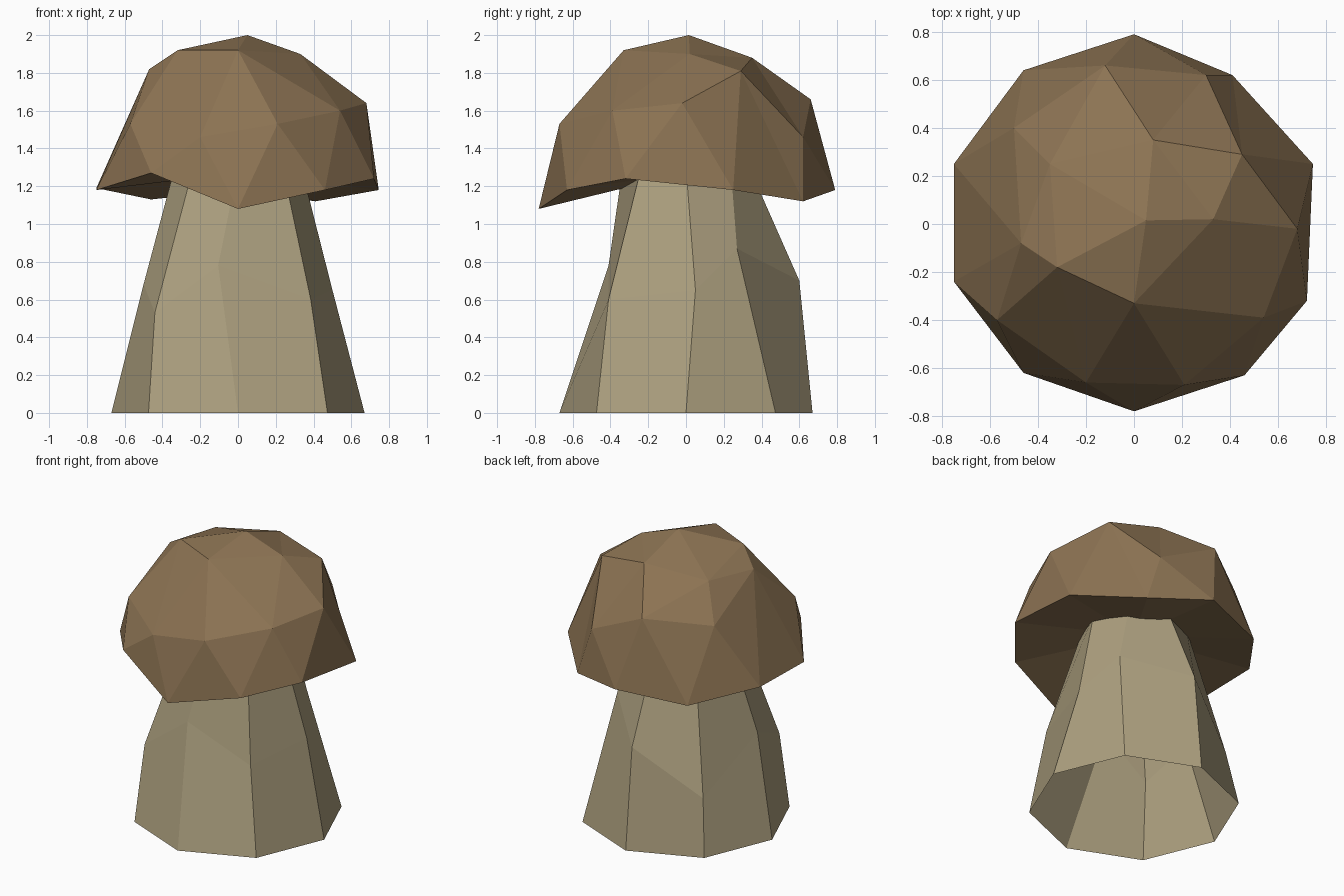
import bpy, bmesh, math
from mathutils import Vector

default_cube = bpy.data.objects.get("Cube")
if default_cube:
    bpy.data.objects.remove(default_cube, do_unlink=True)


def make_material(name, color):
    material = bpy.data.materials.new(name)
    material.use_nodes = True
    material.diffuse_color = (*color, 1)
    material.node_tree.nodes["Principled BSDF"].inputs["Base Color"].default_value = (*color, 1)
    return material


def finish_object(bm, name, material):
    """Turn the bmesh into a flat-shaded object with one material."""
    mesh = bpy.data.meshes.new(name)
    bm.to_mesh(mesh)
    bm.free()
    mesh.materials.append(material)
    part = bpy.data.objects.new(name, mesh)
    bpy.context.collection.objects.link(part)
    return part


def turn_angle(co):
    """Angle around the z axis, starting just before +x."""
    return (math.atan2(co.y, co.x) + 0.1) % math.tau


cap_brown = make_material("cap brown", (0.262, 0.171, 0.086))
stem_beige = make_material("stem beige", (0.410, 0.345, 0.209))

# Stem: open eight-sided tube with a hand-shaped uneven waist
SIDES = 8
waist = [(.50, .05, .65), (.345, .27, .87), (0, .6, .7), (-.42, .41, .38),
         (-.5, -.08, .68), (-.44, -.41, .53), (-.105, -.41, .78), (.385, -.41, .6)]


def stem_ring(bm, radius, height):
    angles = [math.tau * i / SIDES for i in range(SIDES)]
    return [bm.verts.new((radius * math.cos(a), radius * math.sin(a), height)) for a in angles]


bm = bmesh.new()
rings = [stem_ring(bm, .67, 0), [bm.verts.new(p) for p in waist], stem_ring(bm, .335, 1.3)]
for lower, upper in zip(rings, rings[1:]):
    for i in range(SIDES):
        j = (i + 1) % SIDES
        bm.faces.new((lower[i], lower[j], upper[j], upper[i]))
finish_object(bm, "stem", stem_beige)

# Cap: upper half of an icosphere, each ring pulled into an irregular shape
cap_rings = [
    [(.05, .015, 2)],
    [(.33, .02, 1.9), (.08, .35, 1.88), (-.35, .25, 1.83), (-.32, -.18, 1.92), (0, -.33, 1.92)],
    [(.68, -.02, 1.64), (.45, .29, 1.81), (.3, .62, 1.46), (-.12, .66, 1.66), (-.5, .4, 1.61),
     (-.47, -.08, 1.82), (-.57, -.4, 1.53), (-.2, -.66, 1.46), (.21, -.67, 1.53), (.54, -.39, 1.6)],
    [(.745, .25, 1.18), (.41, .62, 1.12), (0, .79, 1.18), (-.46, .64, 1.13), (-.75, .25, 1.19),
     (-.75, -.24, 1.18), (-.46, -.62, 1.27), (0, -.78, 1.08), (.46, -.63, 1.18), (.72, -.32, 1.24)],
]
bm = bmesh.new()
bmesh.ops.create_icosphere(bm, subdivisions=2, radius=1)
bmesh.ops.delete(bm, geom=[v for v in bm.verts if v.co.z < -0.1], context="VERTS")
remaining = sorted(bm.verts, key=lambda v: -v.co.z)
for ring in cap_rings:
    members = sorted(remaining[:len(ring)], key=lambda v: turn_angle(v.co))
    remaining = remaining[len(ring):]
    for vert, point in zip(members, ring):
        vert.co = Vector(point)

# Underside: shallow fan rising to the middle
rim = [e for e in bm.edges if e.is_boundary]
middle = bm.verts.new((0, 0, 1.27))
for edge in rim:
    bm.faces.new((*edge.verts, middle))
bmesh.ops.recalc_face_normals(bm, faces=bm.faces)
finish_object(bm, "cap", cap_brown)
